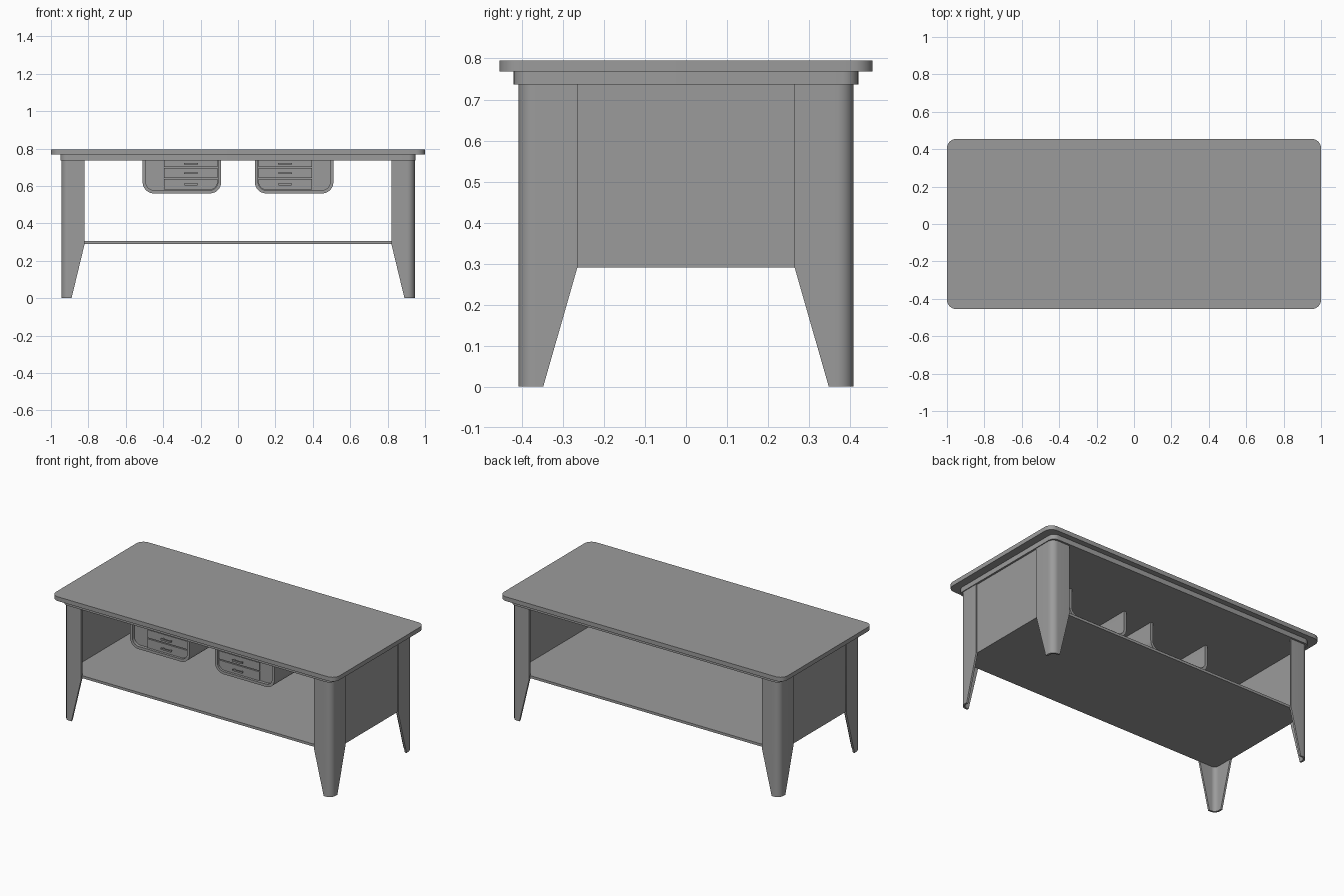
import bpy, bmesh
from math import sin, cos, pi

cube = bpy.data.objects.get("Cube")
if cube:
    bpy.data.objects.remove(cube, do_unlink=True)

gray = bpy.data.materials.new("plain gray")
gray.use_nodes = True
gray.diffuse_color = (0.33, 0.33, 0.33, 1)
gray.node_tree.nodes["Principled BSDF"].inputs["Base Color"].default_value = gray.diffuse_color


def arc(cx, cy, r, start, end, steps=8):
    """Points on an arc, angles in quarter turns."""
    angles = [(start + (end - start) * i / steps) * pi / 2 for i in range(steps + 1)]
    return [(cx + r * cos(a), cy + r * sin(a)) for a in angles]


def loft(name, rings, smooth=True, mirror=(False, False)):
    """Closed solid through rings of equal point count."""
    bm = bmesh.new()
    loops = [[bm.verts.new(p) for p in ring] for ring in rings]
    for low, high in zip(loops, loops[1:]):
        for i in range(len(low)):
            j = (i + 1) % len(low)
            bm.faces.new((low[i], low[j], high[j], high[i]))
    bm.faces.new(loops[0][::-1])
    bm.faces.new(loops[-1])
    bmesh.ops.recalc_face_normals(bm, faces=bm.faces)
    mesh = bpy.data.meshes.new(name)
    bm.to_mesh(mesh)
    bm.free()
    mesh.materials.append(gray)
    obj = bpy.data.objects.new(name, mesh)
    bpy.context.collection.objects.link(obj)
    if any(mirror):
        mod = obj.modifiers.new("mirror", "MIRROR")
        mod.use_axis = (*mirror, False)
        mod.use_mirror_merge = False
    if smooth:
        bpy.ops.object.select_all(action="DESELECT")
        obj.select_set(True)
        bpy.context.view_layer.objects.active = obj
        bpy.ops.object.shade_smooth_by_angle()
    return obj


def slab(name, x, y, z0, z1, r):
    """Horizontal board with rounded corners."""
    pts = (arc(x - r, y - r, r, 0, 1) + arc(r - x, y - r, r, 1, 2)
           + arc(r - x, r - y, r, 2, 3) + arc(x - r, r - y, r, 3, 4))
    return loft(name, [[(px, py, z) for px, py in pts] for z in (z0, z1)])


def front_prism(name, pts, y0, y1):
    """Front profile (x, z) extruded along y and mirrored to the other side."""
    return loft(name, [[(px, y, pz) for px, pz in pts] for y in (y0, y1)], mirror=(True, False))


def cup(x0, x1, z0, z1, r_left, r_right):
    """Path down the left, round the bottom and up the right."""
    return ([(x0, z1)] + arc(x0 + r_left, z0 + r_left, r_left, 2, 3)
            + arc(x1 - r_right, z0 + r_right, r_right, 3, 4) + [(x1, z1)])


# Table top, apron and lower shelf
slab("table_top", 1.0, 0.455, 0.768, 0.795, 0.05)
slab("apron", 0.95, 0.42, 0.737, 0.768, 0.04)
slab("lower_shelf", 0.935, 0.398, 0.29, 0.306, 0.03)

# Angle-shaped legs with tapered feet
LEG_X, LEG_Y, WALL, R = 0.945, 0.408, 0.012, 0.04


def leg_ring(end_x, end_y, z):
    cx, cy = LEG_X - R, LEG_Y - R
    pts = ([(end_x, LEG_Y)] + arc(cx, cy, R, 1, 0) + [(LEG_X, end_y), (LEG_X - WALL, end_y)]
           + arc(cx, cy, R - WALL, 0, 1) + [(end_x, LEG_Y - WALL)])
    return [(x, y, z) for x, y in pts]


loft("legs", [leg_ring(0.89, 0.348, 0), leg_ring(0.82, 0.265, 0.29), leg_ring(0.82, 0.265, 0.738)],
     mirror=(True, True))

# End panels between the legs
front_prism("end_panels", [(0.926, 0.29), (0.938, 0.29), (0.938, 0.738), (0.926, 0.738)], -0.385, 0.385)

# Hanging drawer housings, open at the back
FRONT = -0.36
inner = cup(0.107, 0.493, 0.577, 0.738, 0.045, 0.045)
front_prism("drawer_housings", cup(0.09, 0.51, 0.56, 0.738, 0.06, 0.06) + inner[::-1], FRONT, 0.04)
front_prism("housing_fillers", inner, FRONT + 0.02, -0.2)

# Drawer fronts and handles
for i, (low, high, r) in enumerate([(0.58, 0.637, 0.04), (0.643, 0.695, 0.001), (0.701, 0.737, 0.001)]):
    front_prism(f"drawer_fronts_{i + 1}", cup(0.11, 0.395, low, high, r, 0.001), FRONT + 0.01, FRONT + 0.03)
    mid = (0.608, 0.668, 0.717)[i]
    front_prism(f"drawer_handles_{i + 1}", cup(0.215, 0.288, mid - 0.005, mid + 0.005, 0.004, 0.004),
                FRONT - 0.008, FRONT - 0.002)
    for x in (0.222, 0.275):
        front_prism(f"handle_posts_{i + 1}", cup(x, x + 0.006, mid - 0.003, mid + 0.003, 0.002, 0.002),
                    FRONT - 0.004, FRONT + 0.012)
